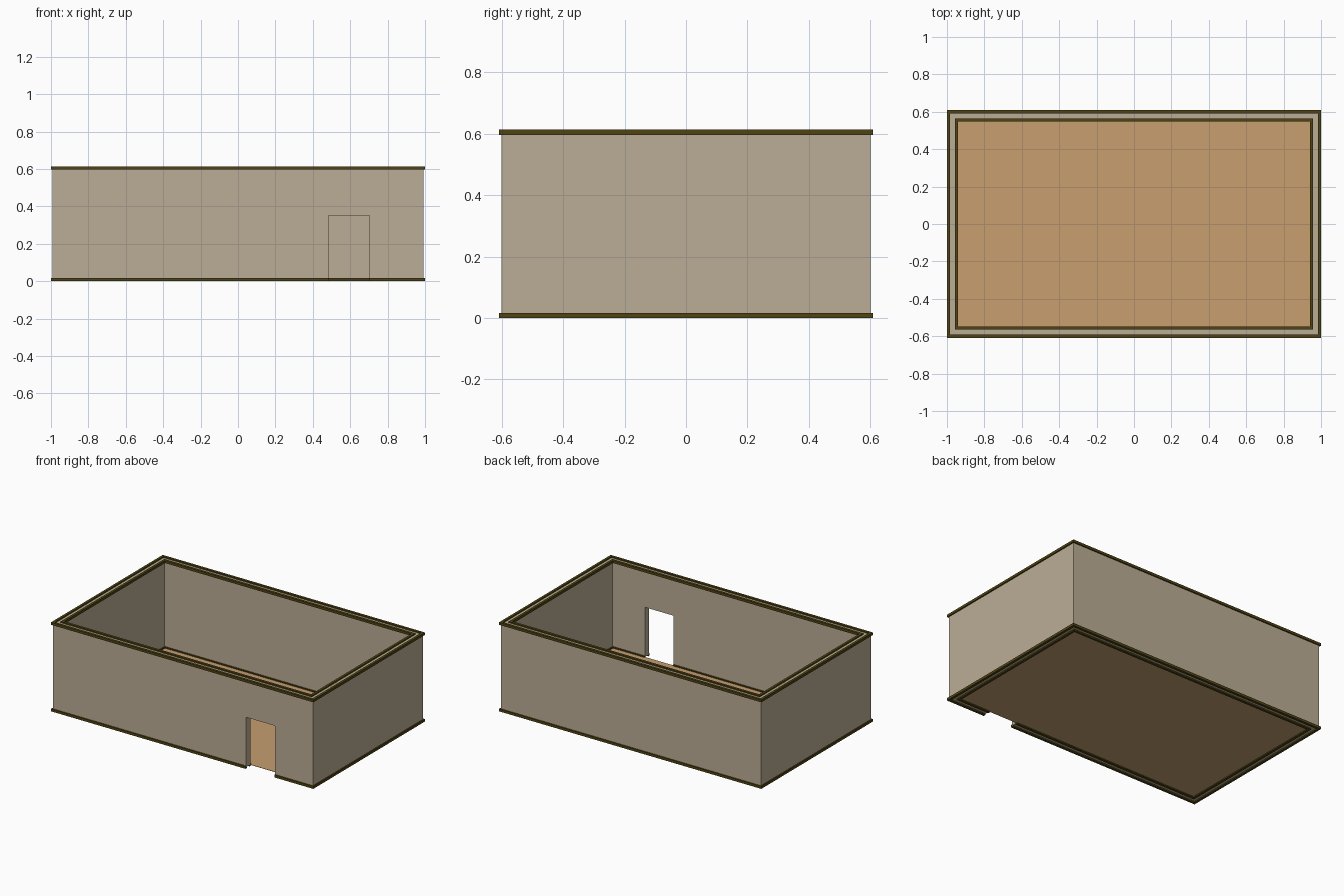
import bpy, bmesh

if "Cube" in bpy.data.objects:
    bpy.data.objects.remove(bpy.data.objects["Cube"])

# flat colours (linear)
def material(name, srgb):
    m = bpy.data.materials.new(name)
    lin = [((c / 255 + 0.055) / 1.055) ** 2.4 for c in srgb]
    m.diffuse_color = (*lin, 1)
    m.use_nodes = True
    m.node_tree.nodes["Principled BSDF"].inputs["Base Color"].default_value = m.diffuse_color
    return m

WALL = material("beige_wall", (187, 174, 150))
FLOOR = material("tan_floor", (199, 159, 112))
TRIM = material("dark_olive_trim", (80, 68, 18))

def finish(name, bm, mat):
    bmesh.ops.recalc_face_normals(bm, faces=bm.faces)
    me = bpy.data.meshes.new(name)
    bm.to_mesh(me)
    bm.free()
    if mat:
        me.materials.append(mat)
    ob = bpy.data.objects.new(name, me)
    bpy.context.collection.objects.link(ob)
    return ob

# rectangular ring: outer and inner half sizes, bottom and top height
def ring(name, outer, inner, z0, z1, mat):
    bm = bmesh.new()
    corners = ((-1, -1), (1, -1), (1, 1), (-1, 1))
    section = ((outer, z0), (outer, z1), (inner, z1), (inner, z0))
    loops = [[bm.verts.new((sx * h[0], sy * h[1], z)) for h, z in section]
             for sx, sy in corners]
    for i in range(4):
        a, b = loops[i], loops[(i + 1) % 4]
        for j in range(4):
            k = (j + 1) % 4
            bm.faces.new((a[j], b[j], b[k], a[k]))
    return finish(name, bm, mat)

R = 0.0085                       # half thickness of the trim strips
OUT, INN = (1 - R, 0.6), (0.949, 0.556)
Z0, Z1 = R, 0.605

# walls
walls = ring("walls", OUT, INN, Z0, Z1, WALL)
cut_parts = [walls]

# trim strips centred on every long wall edge
for label, (x, y) in (("outer", OUT), ("inner", INN)):
    for level, z in (("bottom", Z0), ("top", Z1)):
        strip = ring(f"{label}_{level}_trim", (x + R, y + R), (x - R, y - R),
                     z - R, z + R, TRIM)
        if level == "bottom":
            cut_parts.append(strip)

# doorway cut through the front wall and its bottom trim
bm = bmesh.new()
bmesh.ops.create_cube(bm, size=1)
for v in bm.verts:
    v.co = (0.593 + v.co.x * 0.22, -0.58 + v.co.y * 0.16, 0.126 + v.co.z * 0.452)
cutter = finish("door_cutter", bm, None)
cutter.hide_render = True
for ob in cut_parts:
    mod = ob.modifiers.new("doorway", 'BOOLEAN')
    mod.operation = 'DIFFERENCE'
    mod.solver = 'EXACT'
    mod.object = cutter
    bpy.context.view_layer.objects.active = ob
    bpy.ops.object.modifier_apply(modifier=mod.name)
bpy.data.objects.remove(cutter)

# thin floor between the inner wall faces
bm = bmesh.new()
bmesh.ops.create_cube(bm, size=1)
for v in bm.verts:
    v.co = (v.co.x * 2 * INN[0], v.co.y * 2 * INN[1], Z0 + v.co.z * 0.002)
finish("floor", bm, FLOOR)
